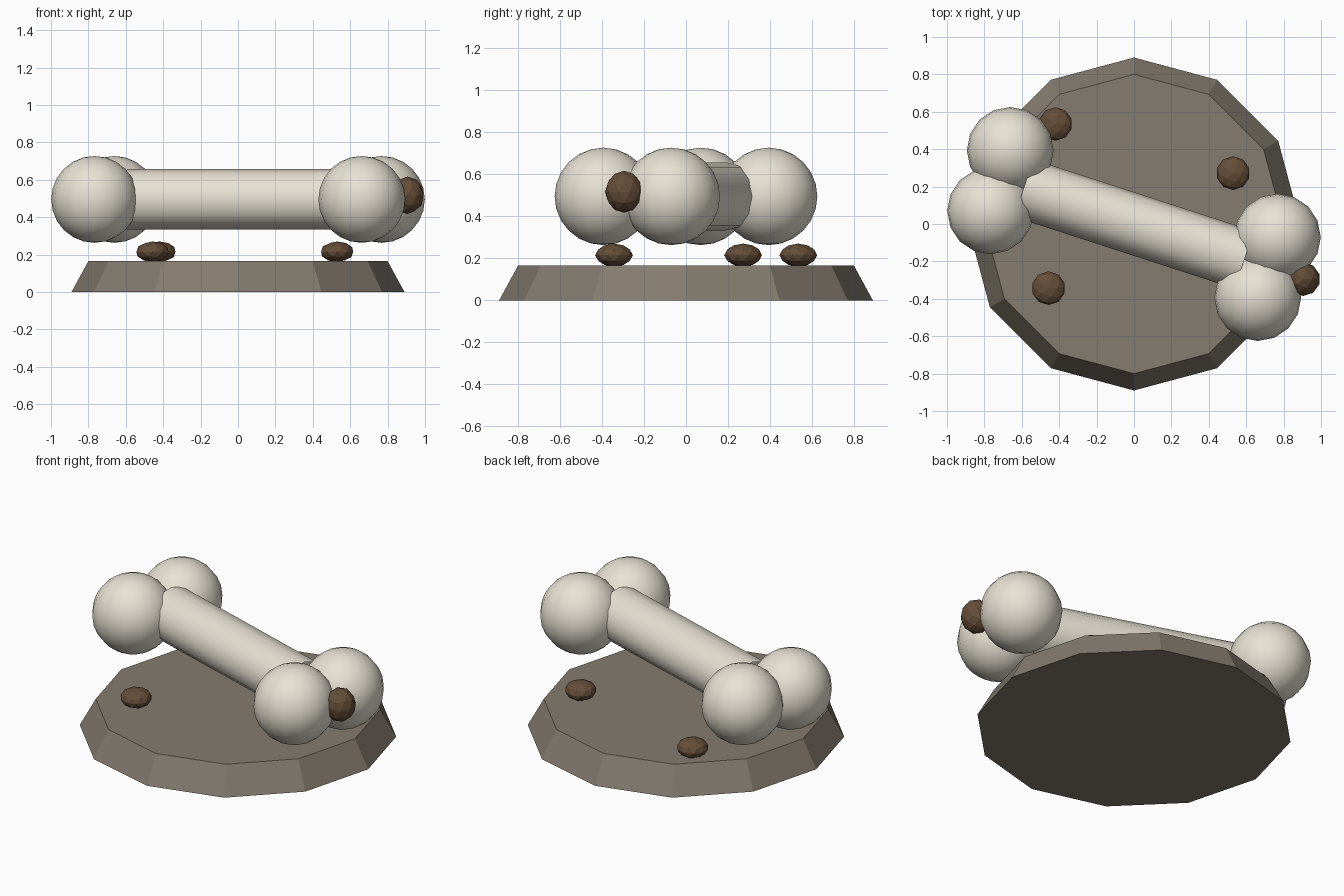
import bpy
from math import radians, sin, cos, pi

if "Cube" in bpy.data.objects:
    bpy.data.objects.remove(bpy.data.objects["Cube"])

TILT = radians(-18)   # direction of the bone in plan
BONE_Z = 0.495


def material(name, color):
    m = bpy.data.materials.new(name)
    m.diffuse_color = (*color, 1)
    m.use_nodes = True
    m.node_tree.nodes["Principled BSDF"].inputs["Base Color"].default_value = m.diffuse_color
    return m


def finish(name, mat, smooth=False):
    ob = bpy.context.object
    ob.name = name
    ob.data.materials.append(mat)
    if smooth:
        bpy.ops.object.shade_smooth_by_angle(angle=radians(50))
    return ob


bone_mat = material("bone", (0.80, 0.76, 0.66))
stone_mat = material("stone", (0.23, 0.20, 0.16))
dirt_mat = material("dirt", (0.13, 0.075, 0.04))

# Twelve-sided stone plinth with sloping sides
bpy.ops.mesh.primitive_cone_add(vertices=12, radius1=0.89, radius2=0.80,
                                depth=0.165, location=(0, 0, 0.0825))
finish("base", stone_mat)

# Bone shaft, an open tube running between the knobs
bpy.ops.mesh.primitive_cylinder_add(vertices=12, radius=0.162, depth=1.24,
                                    end_fill_type='NOTHING',
                                    location=(0, 0, BONE_Z),
                                    rotation=(0, pi / 2, TILT))
finish("bone_shaft", bone_mat, True)

# Two knobs at each end
for end in (-1, 1):
    for side in (-1, 1):
        s, t = end * 0.751, side * 0.17
        bpy.ops.mesh.primitive_uv_sphere_add(
            segments=16, ring_count=12, radius=0.232,
            location=(s * cos(TILT) - t * sin(TILT),
                      s * sin(TILT) + t * cos(TILT), BONE_Z))
        finish("bone_knob", bone_mat, True)

# Flattened dirt clods on the plinth and one stuck to the bone
clods = [(-0.42, 0.535, 0.215, 0.055), (0.53, 0.272, 0.215, 0.055),
         (-0.457, -0.343, 0.215, 0.055), (0.905, -0.295, 0.517, 0.10)]
for x, y, z, height in clods:
    bpy.ops.mesh.primitive_ico_sphere_add(subdivisions=2, radius=1,
                                          location=(x, y, z))
    bpy.context.object.scale = (0.09, 0.09, height)
    finish("dirt_clod", dirt_mat)
